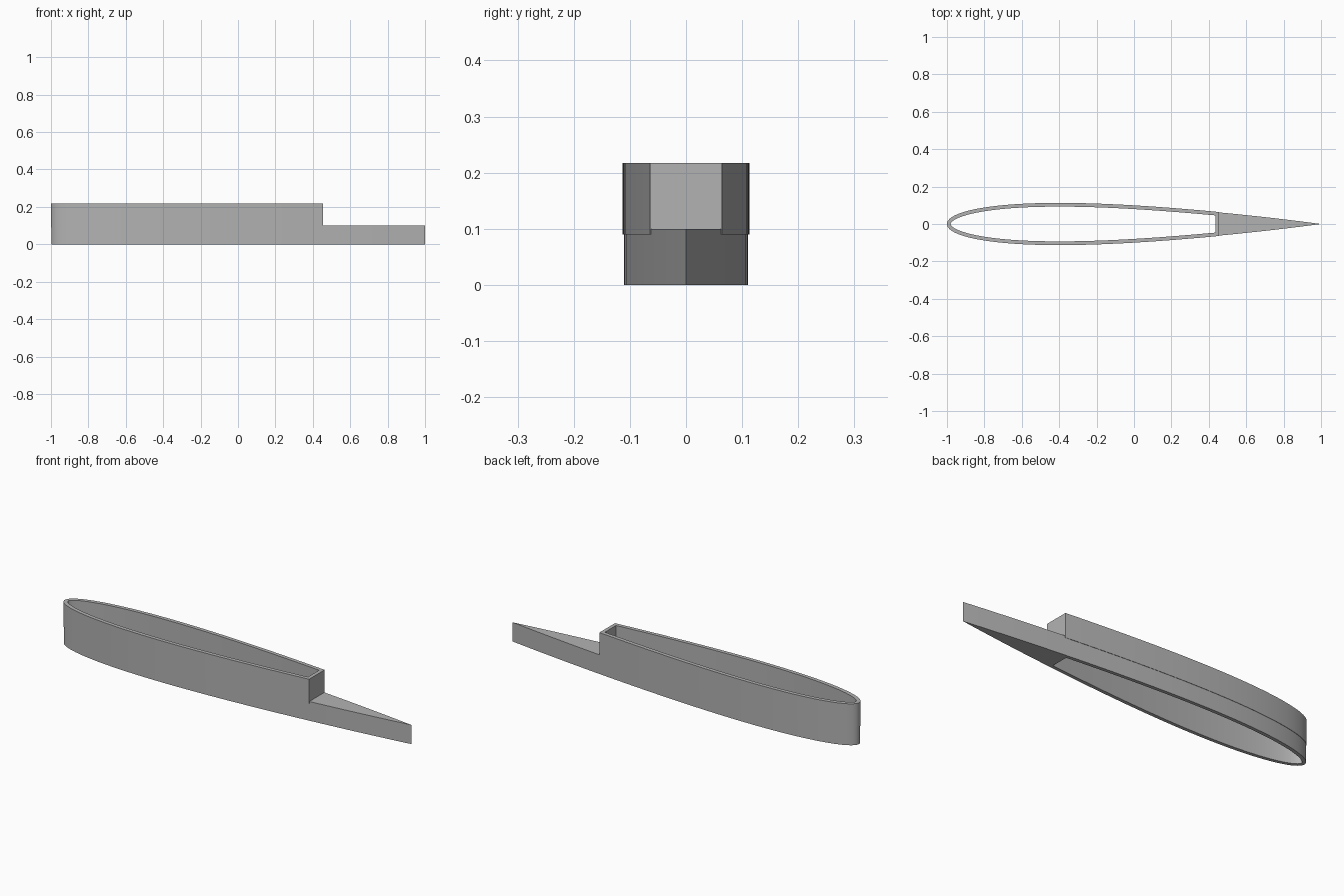
import bpy, bmesh, math
from mathutils import Vector

if "Cube" in bpy.data.objects:
    bpy.data.objects.remove(bpy.data.objects["Cube"])

NOSE, CHORD, THICK = -0.998, 1.998, 0.111
STEPS = 48

grey = bpy.data.materials.new("grey")
grey.diffuse_color = (0.45, 0.45, 0.45, 1)
grey.use_nodes = True
grey.node_tree.nodes["Principled BSDF"].inputs["Base Color"].default_value = grey.diffuse_color


def half_width(u):
    """Half thickness of a symmetric wing section at chord fraction u."""
    return 5 * THICK * CHORD * (0.2969 * math.sqrt(u) - 0.126 * u - 0.3516 * u**2
                                + 0.2843 * u**3 - 0.1036 * u**4)


def side_point(s, end_u, offset):
    """Point on the signed curve parameter s (-1..1), moved along the normal."""
    def curve(t):
        u = end_u * t * t
        return Vector((NOSE + CHORD * u, math.copysign(half_width(u), t)))
    tangent = (curve(s + 1e-4) - curve(s - 1e-4)).normalized()
    return curve(s) + offset * Vector((-tangent.y, tangent.x))


def outline(end_x, offset):
    """Open outline from the rear -y corner, round the nose, to the rear +y corner."""
    end_u = (end_x - NOSE) / CHORD
    pts = [side_point(i / STEPS, end_u, offset) for i in range(-STEPS, STEPS + 1)]
    pts[0].x = pts[-1].x = end_x
    return pts


def hollow_prism(name, outer, inner, tail, z0, z1):
    """Wall between two outlines, closed at the rear by a solid end (with optional tail)."""
    bm = bmesh.new()
    n = len(outer)
    rings = []
    for z in (z0, z1):
        rings.append([[bm.verts.new((p.x, p.y, z)) for p in pts]
                      for pts in (outer + tail, inner)])
    for out, inn in rings:
        for i in range(n - 1):
            bm.faces.new((out[i], out[i + 1], inn[i + 1], inn[i]))
        bm.faces.new([inn[-1]] + out[n - 1:] + [out[0], inn[0]])
    for low, high in zip(*rings):
        for i in range(len(low)):
            j = (i + 1) % len(low)
            bm.faces.new((low[i], low[j], high[j], high[i]))
    bmesh.ops.recalc_face_normals(bm, faces=bm.faces)
    mesh = bpy.data.meshes.new(name)
    bm.to_mesh(mesh)
    bm.free()
    mesh.materials.append(grey)
    obj = bpy.data.objects.new(name, mesh)
    bpy.context.collection.objects.link(obj)
    bpy.ops.object.select_all(action='DESELECT')
    obj.select_set(True)
    bpy.context.view_layer.objects.active = obj
    bpy.ops.object.shade_smooth_by_angle(angle=math.radians(30))


# Solid tail: runs along +y to the trailing edge and back along -y
tail_us = [0.78, 0.83, 0.88, 0.94]
tail = [Vector((NOSE + CHORD * u, half_width(u))) for u in tail_us]
tail += [Vector((1, 0))] + [Vector((p.x, -p.y)) for p in reversed(tail)]

cavity = outline(0.436, -0.018)

# Lower wing section with solid tail
hollow_prism("lower_section", outline(0.455, 0), cavity, tail, 0, 0.1)
# Slightly wider raised collar with a flat rear wall
hollow_prism("upper_collar", outline(0.455, 0.002), cavity, [], 0.09, 0.217)
